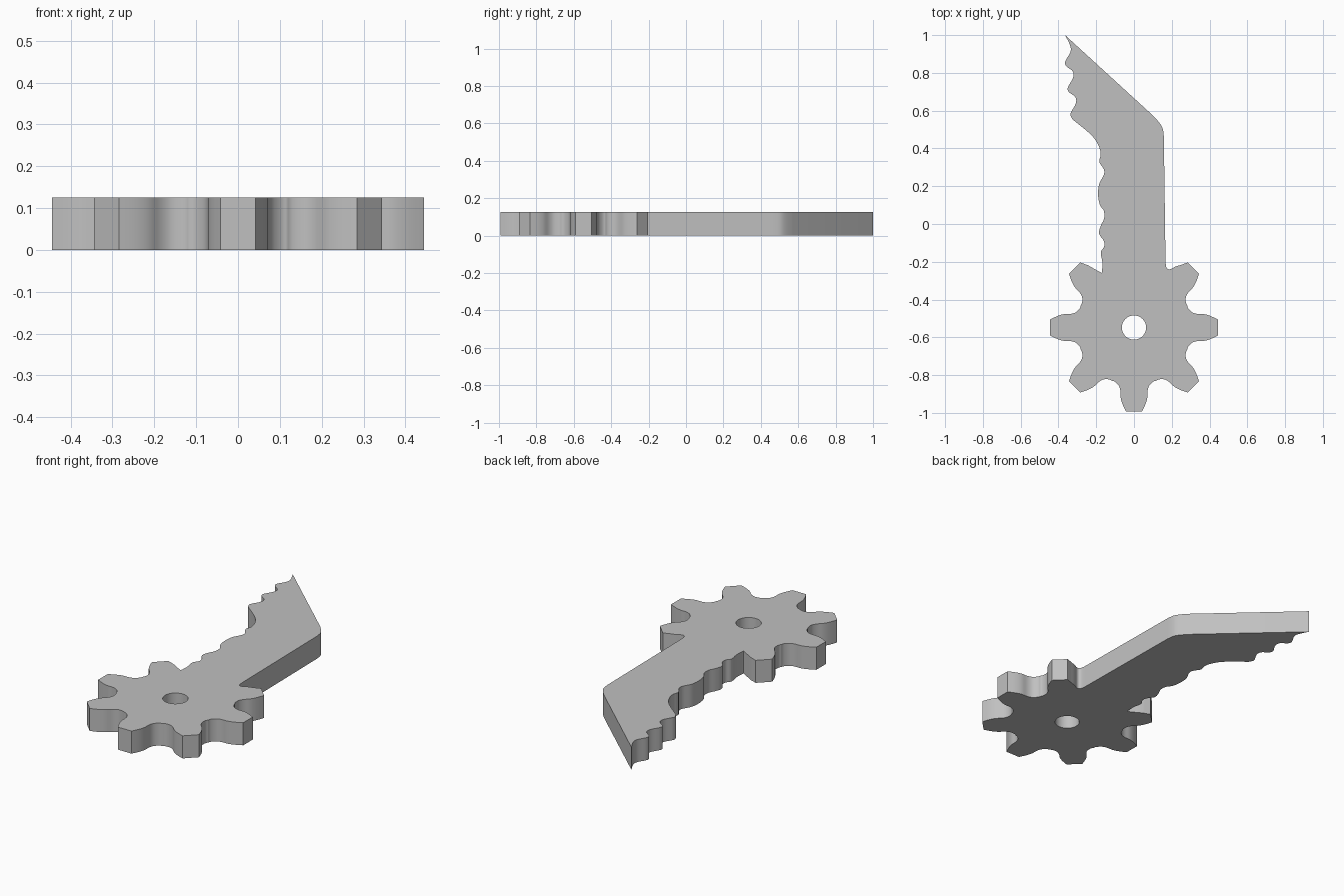
import bpy, bmesh
from math import cos, sin, radians, tau
from mathutils import Vector

cube = bpy.data.objects.get("Cube")
if cube:
    bpy.data.objects.remove(cube, do_unlink=True)

THICK = 0.125
HUB = Vector((0, -0.548))


def smooth(points, steps=5):
    """Catmull-Rom curve through an open list of points."""
    pts = [Vector(p) for p in points]
    pts = [pts[0]] + pts + [pts[-1]]
    out = []
    for a, b, c, d in zip(pts, pts[1:], pts[2:], pts[3:]):
        for s in range(steps):
            t = s / steps
            out.append(0.5 * (2 * b + (c - a) * t + (2 * a - 5 * b + 4 * c - d) * t**2
                              + (3 * b - a - 3 * c + d) * t**3))
    return out + [pts[-1]]


# One side of a gear tooth: distance along the tooth, half width
FLANK = [(.282, .117), (.287, .102), (.307, .081), (.335, .072),
         (.37, .071), (.405, .061), (.445, .042)]


def tooth(degrees, skip_first=False, skip_last=False):
    """Outline of a tooth, running clockwise around the hub."""
    a = radians(degrees)
    along, side = Vector((cos(a), sin(a))), Vector((-sin(a), cos(a)))
    first = FLANK[-2:] if skip_first else FLANK
    last = FLANK[-2:] if skip_last else FLANK
    rise = smooth([HUB + along * r + side * w for r, w in first], 3)
    fall = smooth([HUB + along * r - side * w for r, w in reversed(last)], 3)
    return rise + fall


# Gear teeth, clockwise from upper right to upper left
outline = []
for degrees in range(45, -226, -45):
    outline += tooth(degrees, degrees == 45, degrees == -225)

# Notch by the upper left tooth, then the scalloped lower arm edge
outline += smooth([(-.215, -.235), (-.182, -.253), (-.17, -.255), (-.168, -.2),
                   (-.176, -.15), (-.158, -.12), (-.16, -.09), (-.185, -.05),
                   (-.176, -.01), (-.158, .03), (-.16, .07), (-.18, .1),
                   (-.19, .15), (-.185, .21), (-.16, .26), (-.16, .29),
                   (-.184, .33), (-.176, .37), (-.19, .42), (-.23, .475),
                   (-.325, .553)], 4)

# Scalloped upper arm edge, ending in the pointed tip
bumps = []
for i in range(3):
    base = Vector((-.333 + .014 * i, .855 - .137 * i))
    bumps += [base + Vector(o) for o in
              [(-.005, .09), (-.004, .055), (-.031, .005), (-.025, -.02)]]
outline += smooth(bumps[::-1] + [(-.365, 1)], 4)

# Straight back edge with a rounded shoulder
outline += smooth([(.105, .57), (.135, .535), (.152, .505), (.158, .465)], 4)
outline += smooth([(.167, -.2), (.172, -.232), (.19, -.24), (.22, -.225)], 4)

# Drop coincident points
clean = [outline[0]]
for p in outline[1:]:
    if (p - clean[-1]).length > 0.002:
        clean.append(p)

hole = [HUB + 0.064 * Vector((cos(tau * i / 48), sin(tau * i / 48))) for i in range(48)]

# Flat plate with the axle hole, extruded to thickness
bm = bmesh.new()
edges = []
for loop in (clean, hole):
    verts = [bm.verts.new((p.x, p.y, 0)) for p in loop]
    edges += [bm.edges.new((v, verts[i - 1])) for i, v in enumerate(verts)]
bmesh.ops.triangle_fill(bm, edges=edges, use_beauty=True, normal=(0, 0, 1))
top = bmesh.ops.extrude_face_region(bm, geom=bm.faces[:])["geom"]
bmesh.ops.translate(bm, vec=(0, 0, THICK),
                    verts=[g for g in top if isinstance(g, bmesh.types.BMVert)])
bmesh.ops.recalc_face_normals(bm, faces=bm.faces[:])
mesh = bpy.data.meshes.new("gear_lever")
bm.to_mesh(mesh)
bm.free()

lever = bpy.data.objects.new("gear_lever", mesh)
bpy.context.collection.objects.link(lever)

grey = bpy.data.materials.new("plain_grey")
grey.use_nodes = True
colour = (0.53, 0.53, 0.53, 1)
grey.diffuse_color = colour
grey.node_tree.nodes["Principled BSDF"].inputs["Base Color"].default_value = colour
mesh.materials.append(grey)

bpy.ops.object.select_all(action="DESELECT")
lever.select_set(True)
bpy.context.view_layer.objects.active = lever
bpy.ops.object.shade_smooth_by_angle(angle=radians(30))
